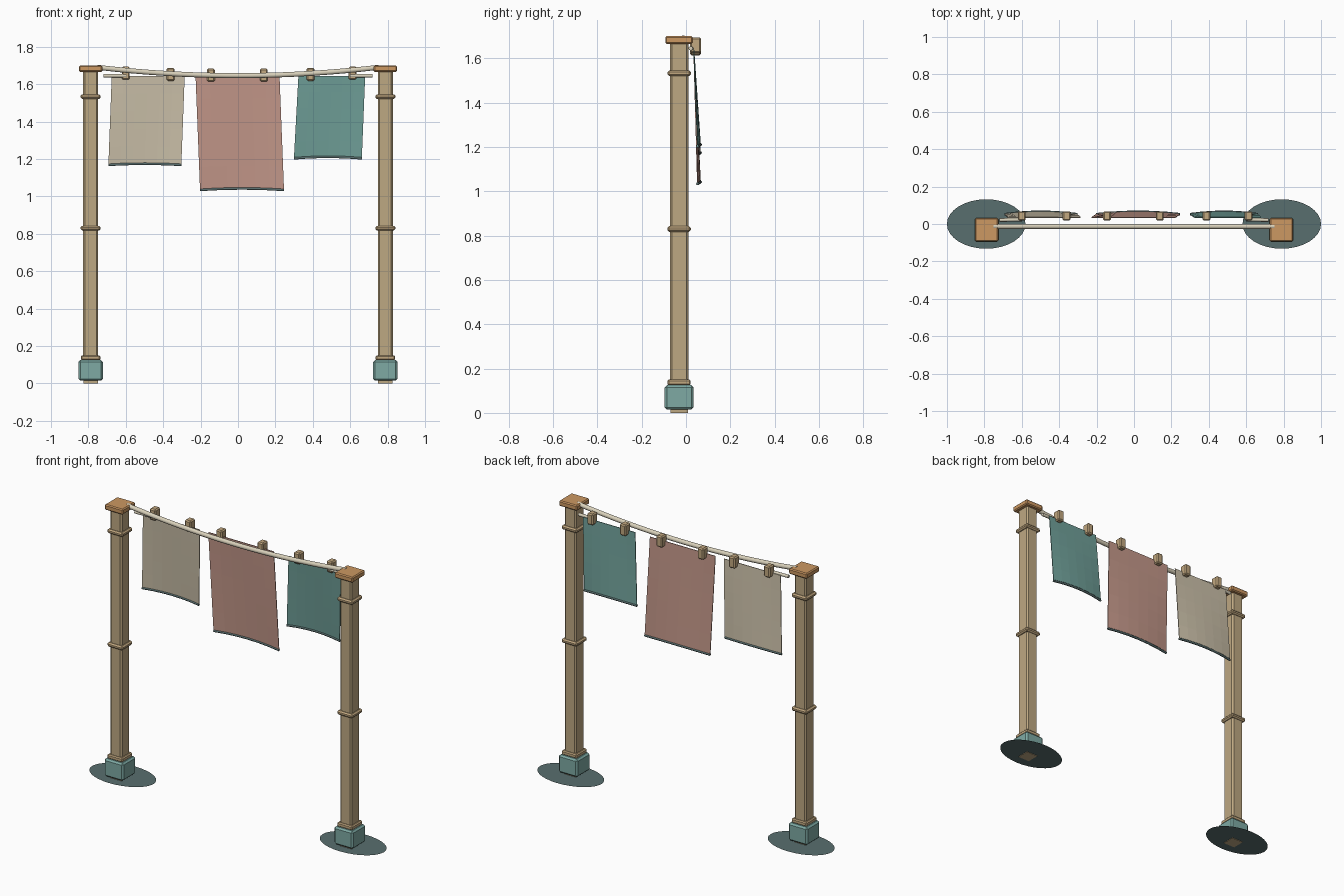
import bpy, bmesh, math
from mathutils import Vector

if "Cube" in bpy.data.objects:
    bpy.data.objects.remove(bpy.data.objects["Cube"])


def material(name, rgb):
    m = bpy.data.materials.new(name)
    lin = [((c / 255 + 0.055) / 1.055) ** 2.4 for c in rgb]
    m.diffuse_color = (*lin, 1)
    m.use_nodes = True
    m.node_tree.nodes["Principled BSDF"].inputs["Base Color"].default_value = m.diffuse_color
    return m


WOOD = material("tan wood", (190, 168, 130))
TRIM = material("light tan trim", (194, 168, 128))
CAP = material("orange wood", (204, 152, 98))
STONE = material("teal stone", (126, 170, 164))
ROPE = material("pale rope", (216, 208, 186))
CREAM = material("cream cloth", (204, 193, 170))
PINK = material("rose cloth", (196, 152, 138))
TEAL = material("teal cloth", (112, 160, 153))
DARK = material("dark teal", (88, 110, 110))


def add_object(name, bm, mat):
    me = bpy.data.meshes.new(name)
    bm.to_mesh(me)
    bm.free()
    me.materials.append(mat)
    ob = bpy.data.objects.new(name, me)
    bpy.context.collection.objects.link(ob)
    return ob


def box(name, centre, size, mat, bevel=0.0):
    bm = bmesh.new()
    bmesh.ops.create_cube(bm, size=1)
    for v in bm.verts:
        v.co = Vector(c + a * s for c, a, s in zip(centre, v.co, size))
    if bevel:
        bmesh.ops.bevel(bm, geom=bm.edges[:], offset=bevel, segments=1,
                        affect='EDGES', profile=0.5)
    return add_object(name, bm, mat)


def tube(name, points, radius, mat, sides=8):
    """Round bar swept along points that run mainly along x."""
    bm = bmesh.new()
    rings = []
    for p in points:
        rings.append([bm.verts.new((p[0],
                                    p[1] + radius * math.cos(i * math.tau / sides),
                                    p[2] + radius * math.sin(i * math.tau / sides)))
                      for i in range(sides)])
    for a, b in zip(rings, rings[1:]):
        for i in range(sides):
            j = (i + 1) % sides
            bm.faces.new((a[i], a[j], b[j], b[i])).smooth = True
    bm.faces.new(rings[0])
    bm.faces.new(rings[-1])
    bmesh.ops.recalc_face_normals(bm, faces=bm.faces)
    return add_object(name, bm, mat)


# Two posts with base blocks, bands and caps
PY = -0.031
for side, label in ((-1, "left"), (1, "right")):
    x = side * 0.788
    bm = bmesh.new()
    bmesh.ops.create_circle(bm, cap_ends=True, segments=32, radius=1)
    for v in bm.verts:
        v.co = Vector((side * 0.79 + v.co.x * 0.21, v.co.y * 0.132, 0.003))
    add_object(label + "_ground_disc", bm, DARK)
    box(label + "_foot", (x, PY, 0.015), (0.078, 0.078, 0.03), WOOD)
    box(label + "_post", (x, PY, 0.86), (0.08, 0.084, 1.66), WOOD, 0.009)
    box(label + "_base_block", (x, PY, 0.07), (0.13, 0.13, 0.11), STONE, 0.01)
    box(label + "_base_collar", (x, PY, 0.137), (0.104, 0.104, 0.027), TRIM, 0.006)
    for name, z in (("_middle_band", 0.83), ("_upper_band", 1.533)):
        box(label + name, (x, PY, z), (0.106, 0.106, 0.026), TRIM, 0.008)
    box(label + "_cap", (x, PY, 1.683), (0.125, 0.125, 0.034), CAP, 0.006)
    # short bar between the cap and the outer clip
    tube(label + "_side_bar", [(side * 0.72, 0.021, 1.645), (side * 0.60, 0.024, 1.645)],
         0.01, ROPE)

# Sagging rope between the posts
tube("main_rope", [(t * 0.75, -0.013, 1.646 + 0.044 * t * t)
                   for t in [i / 12 - 1 for i in range(25)]], 0.014, ROPE, 10)

# Clips along the line
for x in (-0.60, -0.36, -0.145, 0.138, 0.388, 0.613):
    box("clip", (x, 0.043, 1.648 + 0.03 * x * x), (0.042, 0.05, 0.07), TRIM, 0.007)


# Hanging cloths, bowed towards the back at the lower edge, with a rolled hem
def cloth(name, top, bottom, z0, z1, lift, mat):
    def point(u, v):
        a, b = (top[i] + (bottom[i] - top[i]) * v for i in (0, 1))
        bow = 1 - (2 * u - 1) ** 2
        return Vector((a + (b - a) * u,
                       0.033 + 0.017 * v + 0.013 * v * bow,
                       z0 + (z1 - z0) * v + lift * v * bow))
    nu, nv = 6, 5
    bm = bmesh.new()
    layers = []
    for dy in (0, 0.004):
        layers.append([[bm.verts.new(point(i / nu, j / nv) + Vector((0, dy, 0)))
                        for i in range(nu + 1)] for j in range(nv + 1)])
    for g in layers:
        for j in range(nv):
            for i in range(nu):
                bm.faces.new((g[j][i], g[j][i + 1], g[j + 1][i + 1], g[j + 1][i]))
    f, k = layers
    rim = ([(0, i) for i in range(nu)] + [(j, nu) for j in range(nv)]
           + [(nv, i) for i in range(nu, 0, -1)] + [(j, 0) for j in range(nv, 0, -1)])
    for (j, i), (q, p) in zip(rim, rim[1:] + rim[:1]):
        bm.faces.new((f[j][i], f[q][p], k[q][p], k[j][i]))
    bmesh.ops.recalc_face_normals(bm, faces=bm.faces)
    add_object(name, bm, mat)
    tube(name + "_hem", [point(i / nu, 1) + Vector((0, 0.002, 0)) for i in range(nu + 1)],
         0.007, DARK, 6)


cloth("cream_cloth", (-0.675, -0.285), (-0.693, -0.303), 1.645, 1.168, 0.006, CREAM)
cloth("rose_cloth", (-0.227, 0.222), (-0.203, 0.246), 1.645, 1.034, 0.008, PINK)
cloth("teal_cloth", (0.323, 0.68), (0.299, 0.662), 1.645, 1.203, 0.008, TEAL)
